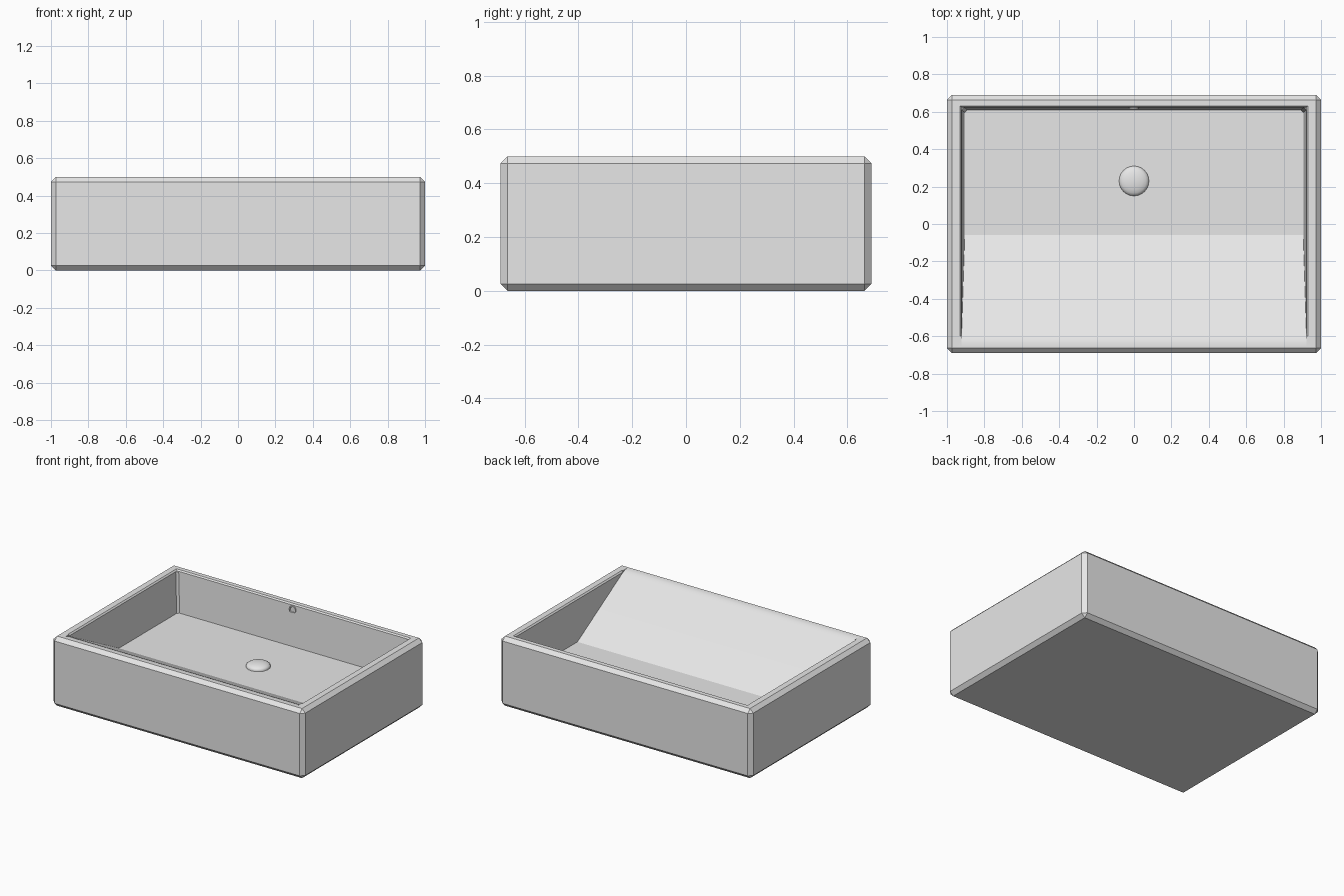
import bpy, bmesh, math
from mathutils import Matrix

default = bpy.data.objects.get("Cube")
if default:
    bpy.data.objects.remove(default, do_unlink=True)

GREY = (0.8, 0.8, 0.8, 1)
ceramic = bpy.data.materials.new("light_grey_ceramic")
ceramic.use_nodes = True
ceramic.diffuse_color = GREY
ceramic.node_tree.nodes["Principled BSDF"].inputs["Base Color"].default_value = GREY


def make(name, bm):
    bmesh.ops.recalc_face_normals(bm, faces=bm.faces)
    mesh = bpy.data.meshes.new(name)
    bm.to_mesh(mesh)
    bm.free()
    mesh.materials.append(ceramic)
    obj = bpy.data.objects.new(name, mesh)
    bpy.context.collection.objects.link(obj)
    return obj


def activate(obj):
    bpy.ops.object.select_all(action='DESELECT')
    obj.select_set(True)
    bpy.context.view_layer.objects.active = obj


def smooth(obj, degrees):
    activate(obj)
    bpy.ops.object.shade_smooth_by_angle(angle=math.radians(degrees))


def lathe(profile, sides, matrix):
    """Spin a (radius, height) profile around z, then place it."""
    bm = bmesh.new()
    verts = [bm.verts.new((r, 0, h)) for r, h in profile]
    edges = [bm.edges.new(pair) for pair in zip(verts, verts[1:])]
    bmesh.ops.spin(bm, geom=verts + edges, cent=(0, 0, 0), axis=(0, 0, 1),
                   angle=math.tau, steps=sides)
    bmesh.ops.remove_doubles(bm, verts=bm.verts, dist=0.0005)
    bmesh.ops.transform(bm, matrix=matrix, verts=bm.verts)
    return bm


# Outer block with chamfered edges
FLOOR, TOP = 0.2, 0.5
bm = bmesh.new()
bmesh.ops.create_cube(bm, size=1)
bmesh.ops.scale(bm, vec=(2, 1.38, TOP), verts=bm.verts)
bmesh.ops.translate(bm, vec=(0, 0, TOP / 2), verts=bm.verts)
bmesh.ops.bevel(bm, geom=bm.edges[:], offset=0.026, segments=1, affect='EDGES')
basin = make("basin", bm)

# Bowl hollow: side profile with a ramp that rolls over into the front rim
ramp = [(-0.655, 0.53), (-0.655, TOP), (-0.635, 0.4985), (-0.62, 0.495),
        (-0.605, 0.489), (-0.59, 0.482), (-0.06, FLOOR), (0.61, FLOOR), (0.626, 0.53)]


def half_width(z):
    return 0.905 + 0.018 * (z - FLOOR) / (TOP - FLOOR)


bm = bmesh.new()
ends = [[bm.verts.new((s * half_width(z), y, z)) for y, z in ramp] for s in (-1, 1)]
for end in ends:
    bm.faces.new(end)
count = len(ramp)
for i in range(count):
    j = (i + 1) % count
    bm.faces.new((ends[0][i], ends[0][j], ends[1][j], ends[1][i]))
corners = [e for e in bm.edges if all(v.co.y > 0.6 for v in e.verts)
           and abs(e.verts[0].co.z - e.verts[1].co.z) > 0.1]
bmesh.ops.bevel(bm, geom=corners, offset=0.014, segments=1, affect='EDGES')
hollow = make("bowl_hollow", bm)

# Narrow flare that chamfers the inner rim at the sides and back
bm = bmesh.new()
rings = []
for z, grow in ((0.488, 0), (0.512, 0.02)):
    x, back = 0.921 + grow, 0.622 + grow
    rings.append([bm.verts.new((px, py, z)) for px, py in
                  ((-x, -0.6), (x, -0.6), (x, back), (-x, back))])
for ring in rings:
    bm.faces.new(ring)
for i in range(4):
    j = (i + 1) % 4
    bm.faces.new((rings[0][i], rings[0][j], rings[1][j], rings[1][i]))
flare = make("rim_flare", bm)

for cutter in (hollow, flare):
    cutter.hide_render = True
    mod = basin.modifiers.new("cut", 'BOOLEAN')
    mod.operation, mod.solver, mod.object = 'DIFFERENCE', 'EXACT', cutter
    activate(basin)
    bpy.ops.object.modifier_apply(modifier=mod.name)
    bpy.data.objects.remove(cutter, do_unlink=True)
smooth(basin, 15)

# Domed drain cover
arc = [math.radians(90 * i / 5) for i in range(6)]
dome = [(0.08, -0.01)] + [(0.08 * math.cos(a), 0.008 + 0.026 * math.sin(a)) for a in arc]
drain = make("drain_cover", lathe(dome, 24, Matrix.Translation((0, 0.23, FLOOR))))
smooth(drain, 40)

# Overflow ring on the inner back wall
ring_profile = [(0.027, -0.012), (0.027, 0.006), (0.019, 0.006), (0.017, 0.001), (0, 0.001)]
place = Matrix.Translation((0, 0.62, 0.46)) @ Matrix.Rotation(math.radians(90), 4, 'X')
overflow = make("overflow_ring", lathe(ring_profile, 20, place))
smooth(overflow, 30)
